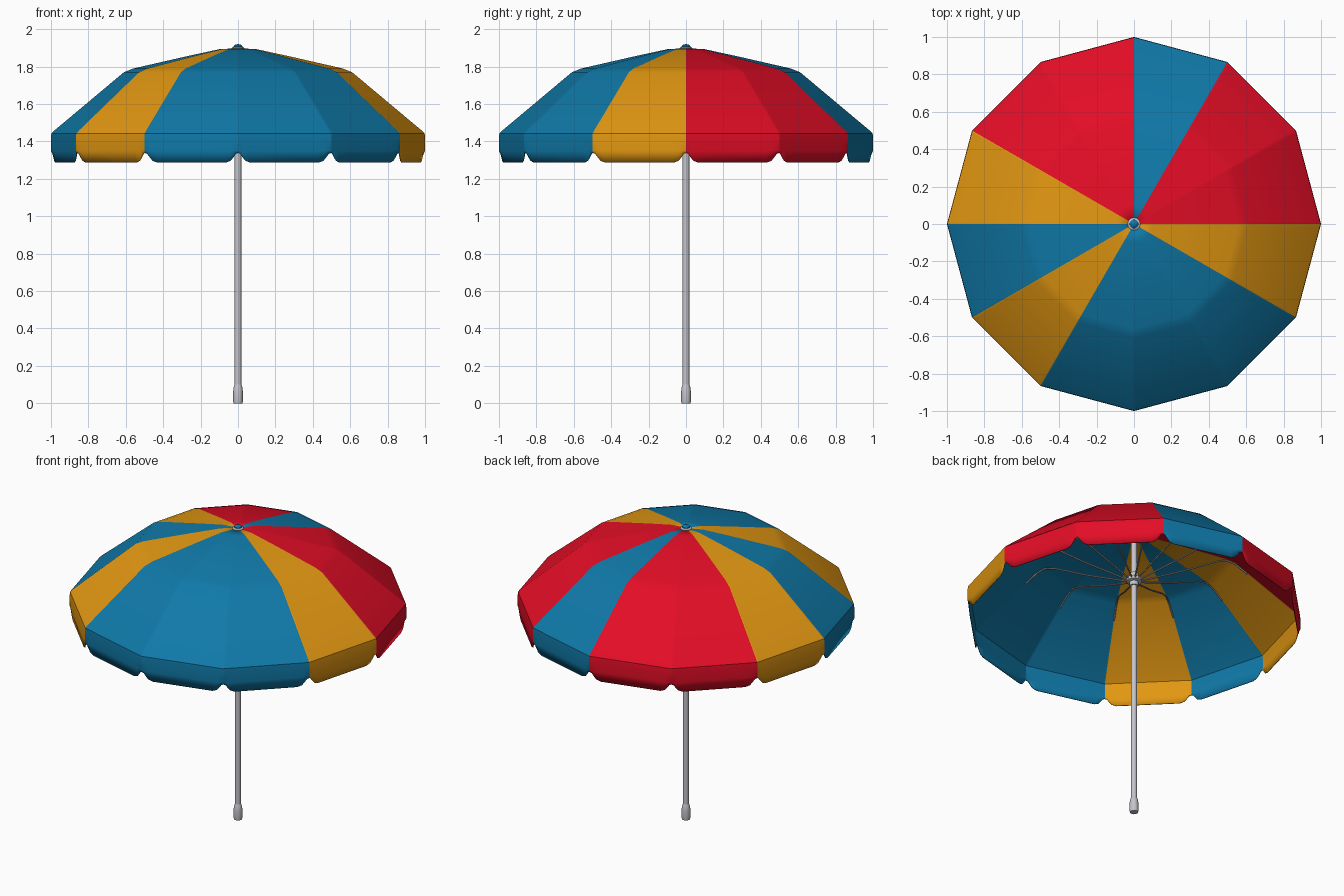
import bpy, bmesh, math
from mathutils import Vector

if "Cube" in bpy.data.objects:
    bpy.data.objects.remove(bpy.data.objects["Cube"])


def mat(name, rgb):
    m = bpy.data.materials.new(name)
    m.diffuse_color = (*rgb, 1)
    m.use_nodes = True
    m.node_tree.nodes["Principled BSDF"].inputs["Base Color"].default_value = m.diffuse_color
    return m


BLUE = mat("blue cloth", (0.005, 0.19, 0.39))
RED = mat("red cloth", (0.76, 0.004, 0.019))
YELLOW = mat("yellow cloth", (0.76, 0.31, 0.006))
METAL = mat("pale metal", (0.55, 0.55, 0.59))
RIB = mat("rib metal", (0.36, 0.33, 0.32))


def finish(name, bm, mats, angle):
    me = bpy.data.meshes.new(name)
    bm.to_mesh(me)
    bm.free()
    ob = bpy.data.objects.new(name, me)
    bpy.context.collection.objects.link(ob)
    for m in mats:
        me.materials.append(m)
    bpy.ops.object.select_all(action='DESELECT')
    ob.select_set(True)
    bpy.context.view_layer.objects.active = ob
    bpy.ops.object.shade_smooth_by_angle(angle=math.radians(angle))
    return ob


def lathe(name, profile, m, n=20):
    """Spin (radius, z) points, listed bottom to top, around the z axis."""
    bm = bmesh.new()
    rings = [[bm.verts.new((r * math.cos(2 * math.pi * i / n),
                            r * math.sin(2 * math.pi * i / n), z))
              for i in range(n)] for r, z in profile]
    for a, b in zip(rings, rings[1:]):
        for i in range(n):
            j = (i + 1) % n
            bm.faces.new((a[i], a[j], b[j], b[i]))
    bm.faces.new(rings[0][::-1])
    bm.faces.new(rings[-1])
    return finish(name, bm, [m], 40)


# Canopy: twelve flat panels, each a grid of columns (t) by profile rings
SIDES = 12
COLOURS = "RRBRRYBYBBBY"          # panels counter-clockwise from +x
PROFILE = [(0.01, 1.898), (0.10, 1.893), (0.28, 1.854), (0.56, 1.79),
           (0.61, 1.77), (0.98, 1.46), (0.998, 1.443), (1.0, 1.42), (1.0, 1.35)]
NOTCH = [(0, 1.338), (0.012, 1.334), (0.026, 1.315), (0.042, 1.296), (0.07, 1.286)]
EDGE = 2 * math.sin(math.pi / SIDES)
HEMS = [(d / EDGE, z) for d, z in NOTCH]
HEMS += [(1 - t, z) for t, z in reversed(HEMS)]

bm = bmesh.new()
for k, colour in enumerate(COLOURS):
    a0, a1 = (2 * math.pi * (k + i) / SIDES for i in (0, 1))
    d0 = Vector((math.cos(a0), math.sin(a0), 0))
    d1 = Vector((math.cos(a1), math.sin(a1), 0))
    cols = []
    for t, hem in HEMS:
        d = d0.lerp(d1, t)
        cols.append([bm.verts.new(d * r + Vector((0, 0, z)))
                     for r, z in PROFILE + [(0.994, hem)]])
    for p, q in zip(cols, cols[1:]):
        for i in range(len(p) - 1):
            f = bm.faces.new((p[i], p[i + 1], q[i + 1], q[i]))
            f.material_index = "BRY".index(colour)
bmesh.ops.remove_doubles(bm, verts=bm.verts, dist=0.0008)
bmesh.ops.recalc_face_normals(bm, faces=bm.faces)
if sum(f.normal.z * f.calc_area() for f in bm.faces) < 0:
    bmesh.ops.reverse_faces(bm, faces=bm.faces)
canopy = finish("canopy", bm, [BLUE, RED, YELLOW], 28)
solid = canopy.modifiers.new("cloth thickness", 'SOLIDIFY')
solid.thickness = 0.005
solid.offset = -1

# Pole with foot sleeve, sliding hub, and top cap
lathe("pole", [(0.018, 0.05), (0.018, 1.89)], METAL)
lathe("foot_sleeve", [(0.024, 0), (0.026, 0.01), (0.026, 0.065),
                      (0.023, 0.085), (0.018, 0.1)], METAL)
lathe("sliding_hub", [(0.026, 1.545), (0.028, 1.57), (0.046, 1.575),
                      (0.046, 1.597), (0.028, 1.602), (0.026, 1.63)], METAL)
lathe("cap_ring", [(0.034, 1.885), (0.034, 1.9), (0.026, 1.906)], METAL)
lathe("cap_knob", [(0.024, 1.9), (0.023, 1.91), (0.015, 1.917), (0.005, 1.92)], BLUE)

# Stretcher ribs: from the hub out to the seams, hooked along the cloth
curve = bpy.data.curves.new("ribs", 'CURVE')
curve.dimensions = '3D'
curve.bevel_depth = 0.005
curve.bevel_resolution = 1
curve.use_fill_caps = True
for k in range(SIDES):
    a = 2 * math.pi * k / SIDES
    path = [(0.04, 1.586), (0.3, 1.68), (0.5, 1.765), (0.56, 1.775),
            (0.61, 1.755), (0.68, 1.697)]
    s = curve.splines.new('POLY')
    s.points.add(len(path) - 1)
    for p, (r, z) in zip(s.points, path):
        p.co = (r * math.cos(a), r * math.sin(a), z, 1)
ribs = bpy.data.objects.new("ribs", curve)
bpy.context.collection.objects.link(ribs)
curve.materials.append(RIB)
bpy.ops.object.select_all(action='DESELECT')
ribs.select_set(True)
bpy.context.view_layer.objects.active = ribs
bpy.ops.object.convert(target='MESH')
bpy.ops.object.shade_smooth_by_angle(angle=math.radians(50))
